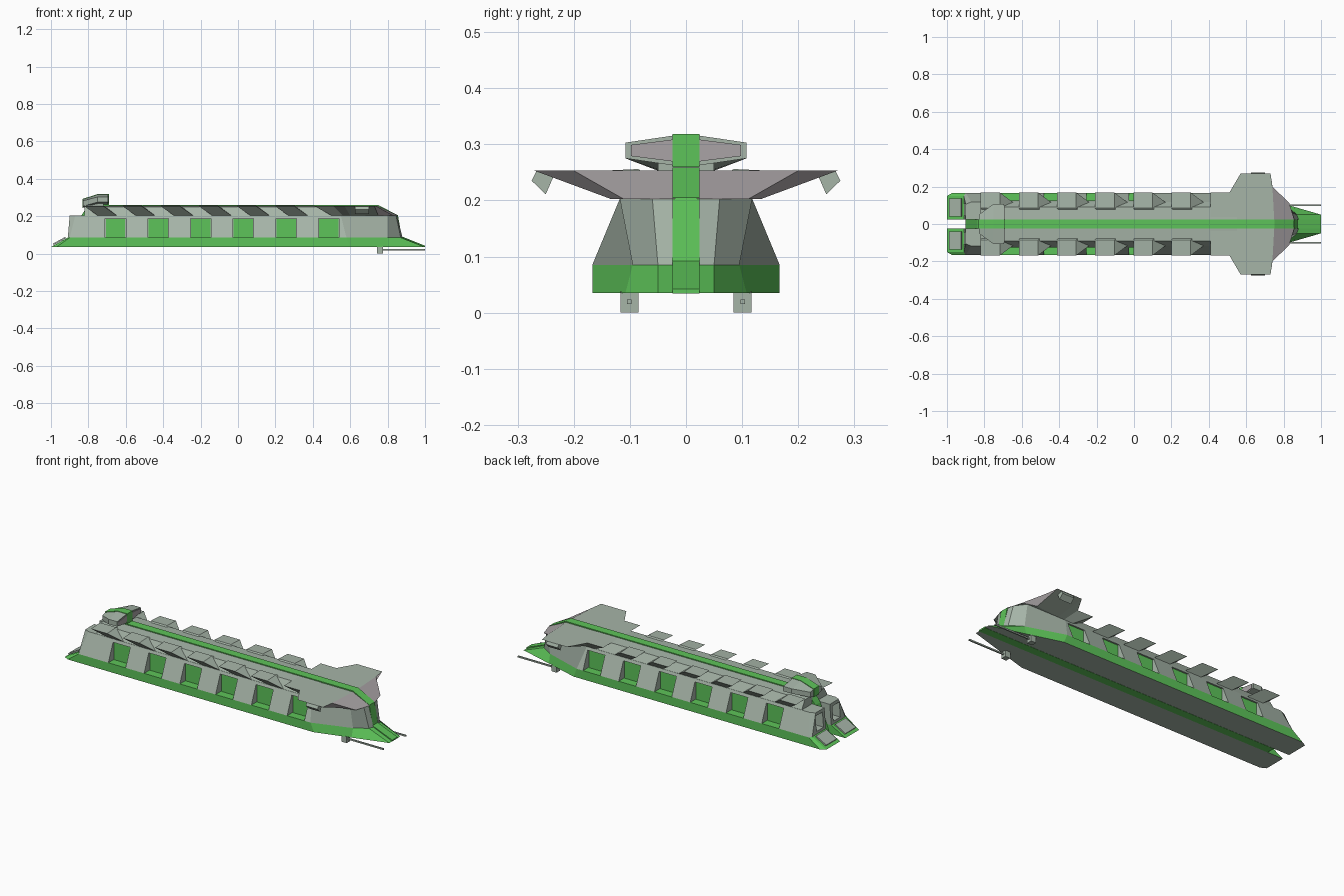
import bpy, bmesh

if "Cube" in bpy.data.objects:
    bpy.data.objects.remove(bpy.data.objects["Cube"])


def material(name, color):
    m = bpy.data.materials.new(name)
    m.diffuse_color = (*color, 1)
    m.use_nodes = True
    m.node_tree.nodes["Principled BSDF"].inputs["Base Color"].default_value = m.diffuse_color
    return m


GREEN = material("green_paint", (0.11, 0.55, 0.10))
HULL = material("hull_grey", (0.38, 0.46, 0.39))
PALE = material("pale_panel", (0.40, 0.37, 0.38))


def loft(name, rings, mats, mirror=True, paint=None):
    """Join equal-length rings of points with side faces and end caps."""
    bm = bmesh.new()
    vs = [[bm.verts.new(p) for p in r] for r in rings]
    n = len(rings[0])
    bm.faces.new(vs[0])
    bm.faces.new(vs[-1])
    bm.faces.ensure_lookup_table()
    caps = list(bm.faces)
    for a, b in zip(vs, vs[1:]):
        for i in range(n):
            j = (i + 1) % n
            f = bm.faces.new((a[i], a[j], b[j], b[i]))
            if paint and i in paint:
                f.material_index = 1
    if paint == ():
        caps[0].material_index = 1
    bmesh.ops.recalc_face_normals(bm, faces=bm.faces)
    me = bpy.data.meshes.new(name)
    bm.to_mesh(me)
    bm.free()
    ob = bpy.data.objects.new(name, me)
    bpy.context.collection.objects.link(ob)
    for m in mats:
        me.materials.append(m)
    if mirror:
        mod = ob.modifiers.new("Mirror", 'MIRROR')
        mod.use_axis = (False, True, False)
    return ob


def ring(z, pts):
    return [(x, y, z) for x, y in pts]


def box(name, x0, x1, y0, y1, z0, z1, mat, mirror=True):
    q = [(x0, y0), (x1, y0), (x1, y1), (x0, y1)]
    return loft(name, [ring(z0, q), ring(z1, q)], [mat], mirror)


# Hull: green lower band and sloping grey walls
base = ring(.035, [(1, .024), (1, .05), (.8, .108), (.6, .167),
                   (-.97, .167), (-1, .15), (-1, .024)])
belt = ring(.085, [(.88, .024), (.87, .05), (.8, .095), (.58, .167),
                   (-.9, .167), (-.91, .15), (-.91, .024)])
shoulder = ring(.203, [(.85, .024), (.845, .06), (.8, .118), (.55, .118),
                       (-.87, .118), (-.9, .105), (-.9, .024)])
loft("lower_hull", [base, belt], [GREEN, HULL], paint=())
walls = loft("hull_walls", [belt, shoulder], [HULL])

# Window recesses with green panes, and stern engine recesses
windows = [-.71 + .228 * i for i in range(6)]
cutters = [box("window_cutter", w, w + .11, .113, .2, .08, .187, HULL, False)
           for w in windows]
cutters.append(box("engine_cutter", -1.1, -.83, .045, .108, .1, .185, HULL, False))
walls.modifiers.clear()
for c in cutters:
    c.hide_render = True
    c.hide_viewport = True
    c.display_type = 'WIRE'
    mod = walls.modifiers.new("Recess", 'BOOLEAN')
    mod.object = c
    mod.operation = 'DIFFERENCE'
    mod.solver = 'EXACT'
mod = walls.modifiers.new("Mirror", 'MIRROR')
mod.use_axis = (False, True, False)
for w in windows:
    box("window", w + .003, w + .107, .11, .118, .085, .185, GREEN)

# Stern lips below the engine recesses
lip = [(-.985, .04, .046), (-.985, .135, .046), (-.92, .135, .082), (-.92, .04, .082)]
loft("stern_lip", [lip, [(x - .004, y, z + .007) for x, y, z in lip]], [HULL])

# Central green spine running over bow, roof and keel
spine = [(-.9, .034), (1, .034), (1, .042), (.875, .092), (.855, .205), (.75, .259),
         (-.8, .259), (-.84, .2)]
loft("spine", [[(x, y, z) for x, z in spine] for y in (-.024, .024)], [GREEN], False)

# Roof core
roof = [(.02, .2), (.118, .2), (.09, .25), (.02, .254)]
loft("roof", [[(x, y, z) for y, z in roof] for x in (-.82, .55)], [HULL])

# Slanted roof flaps
for k in range(6):
    x = .2 - .204 * k
    loft("roof_flap", [[(x + d + .07, .116, .203), (x + d, .168, .252),
                        (x + d, .085, .256), (x + d + .02, .06, .24)]
                       for d in (0, .103)], [HULL])

# Bow deck with side wings and pale sloping front
deck_low = ring(.203, [(.5, .02), (.5, .118), (.56, .118), (.6, .12),
                       (.75, .135), (.83, .112), (.858, .02)])
deck_top = ring(.253, [(.41, .02), (.41, .168), (.51, .168), (.57, .27),
                       (.73, .27), (.74, .2), (.75, .02)])
loft("bow_deck", [deck_low, deck_top], [HULL, PALE], paint=(4, 5))

# Hanging winglets
fin = [(.275, .235), (.266, .253), (.235, .245), (.25, .211)]
loft("winglet", [[(x, y, z) for y, z in fin] for x in (.625, .7)], [HULL])

# Rear turret: tapered faceted body, green centre, pale front panels
def turret_section(x, w, zb, zt, c):
    return [(x, .02, zb), (x, w, zb + c), (x, w, zt - c), (x, .02, zt)]


loft("turret", [turret_section(-.83, .05, .245, .29, .008),
                turret_section(-.75, .108, .262, .316, .013),
                turret_section(-.695, .108, .262, .316, .013)], [HULL])
loft("turret_panel", [turret_section(x, .098, .269, .309, .01)
                      for x in (-.697, -.692)], [PALE])
cap = [(-.832, .244), (-.75, .26), (-.69, .26), (-.69, .318), (-.75, .318), (-.832, .292)]
loft("turret_centre", [[(x, y, z) for x, z in cap] for y in (-.024, .024)], [GREEN], False)
box("turret_mount", -.82, -.72, -.05, .05, .245, .27, HULL, False)

# Under-bow guns
box("gun_mount", .743, .775, .085, .117, 0, .038, HULL)
box("gun_barrel", .77, 1, .097, .105, .015, .023, HULL)
